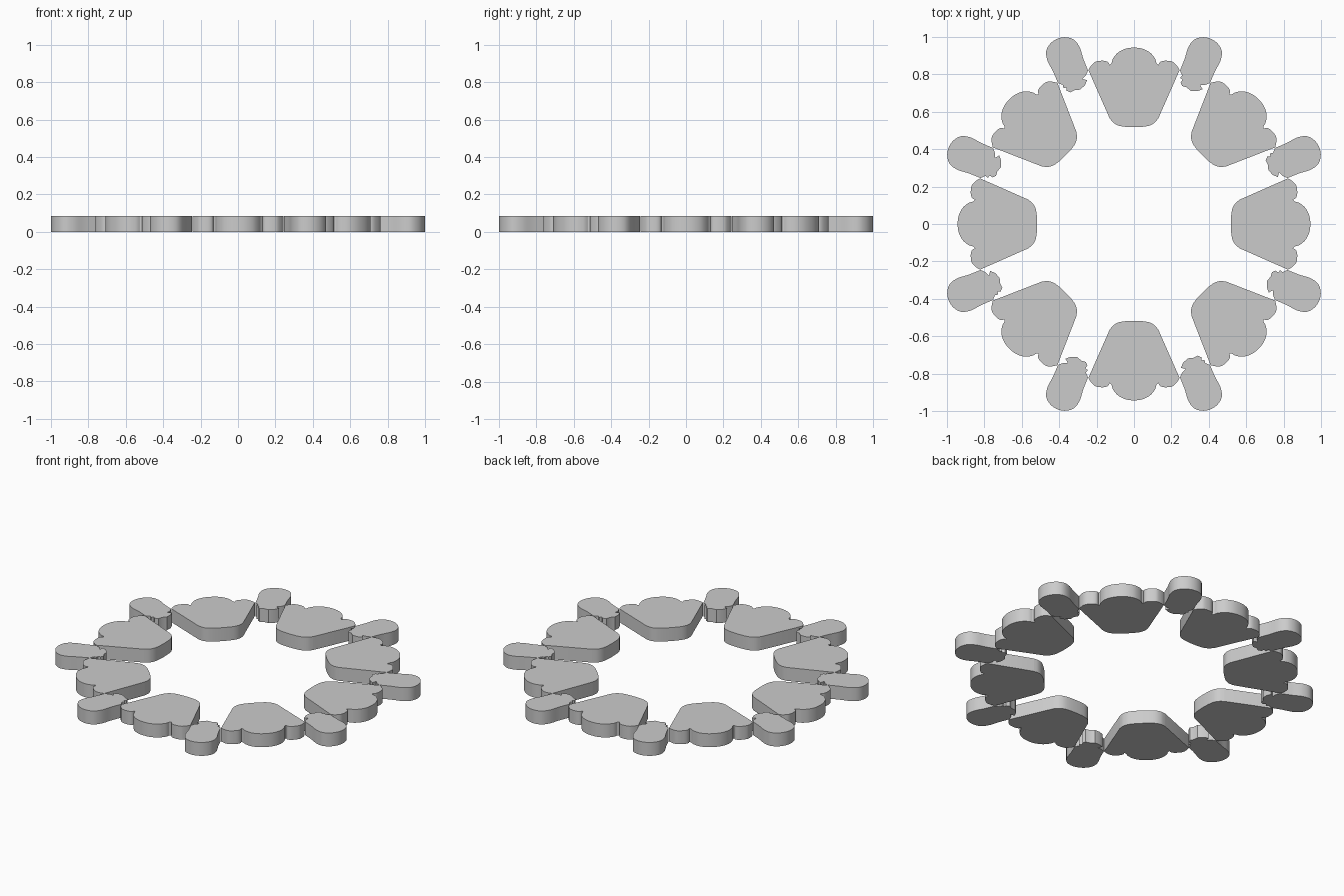
import bpy, bmesh
from math import radians, cos, sin, pi

if "Cube" in bpy.data.objects:
    bpy.data.objects.remove(bpy.data.objects["Cube"])

H = 0.085  # plate thickness


def spline(pts, n=6):
    """Smooth open curve through the points (Catmull-Rom)."""
    p = [pts[0]] + pts + [pts[-1]]
    out = []
    for i in range(1, len(p) - 2):
        a, b, c, d = p[i - 1:i + 3]
        for k in range(n):
            t = k / n
            out.append(tuple(0.5 * (2 * b[j] + (c[j] - a[j]) * t
                       + (2 * a[j] - 5 * b[j] + 4 * c[j] - d[j]) * t * t
                       + (3 * b[j] - a[j] - 3 * c[j] + d[j]) * t ** 3) for j in (0, 1)))
    return out + [pts[-1]]


def mirror(pts):
    return [(u, -v) for u, v in reversed(pts)]


def plate(name, outline, angle):
    """Extrude a (radial, sideways) outline, turned to the given angle."""
    clean = [p for i, p in enumerate(outline) if p != outline[i - 1]]
    bm = bmesh.new()
    c, s = cos(angle), sin(angle)
    face = bm.faces.new([bm.verts.new((u * c - v * s, u * s + v * c, 0)) for u, v in clean])
    top = bmesh.ops.extrude_face_region(bm, geom=[face], use_keep_orig=True)
    for v in top["geom"]:
        if isinstance(v, bmesh.types.BMVert):
            v.co.z = H
    bmesh.ops.recalc_face_normals(bm, faces=bm.faces)
    me = bpy.data.meshes.new(name)
    bm.to_mesh(me)
    bm.free()
    ob = bpy.data.objects.new(name, me)
    bpy.context.collection.objects.link(ob)
    bpy.ops.object.select_all(action='DESELECT')
    ob.select_set(True)
    bpy.context.view_layer.objects.active = ob
    bpy.ops.object.shade_smooth_by_angle(angle=radians(30))


# Large scalloped petal: rounded inner end, straight flanks, three outer lobes
inner = spline([(0.567, -0.131), (0.54, -0.108), (0.523, -0.07), (0.518, 0),
                (0.523, 0.07), (0.54, 0.108), (0.567, 0.131)])
side_lobe = spline([(0.823, 0.244), (0.848, 0.228), (0.868, 0.205),
                    (0.873, 0.165), (0.866, 0.14), (0.85, 0.13)])
mid_lobe = spline([(0.86, 0.12), (0.885, 0.112), (0.917, 0.085), (0.937, 0.045), (0.943, 0),
                   (0.937, -0.045), (0.917, -0.085), (0.885, -0.112), (0.86, -0.12)])
petal = inner + side_lobe + mid_lobe + mirror(side_lobe)

# Small leaf: rounded tip, nearly parallel flanks, ragged inner stub
tip = spline([(0.852, -0.087), (0.92, -0.088), (0.985, -0.093), (1.033, -0.08),
              (1.062, -0.045), (1.072, 0), (1.062, 0.045), (1.033, 0.08),
              (0.985, 0.093), (0.92, 0.088), (0.852, 0.087)])
stub = [(0.832, 0.066), (0.816, 0.071), (0.812, 0.055), (0.796, 0.06), (0.78, 0.045),
        (0.783, 0.02), (0.774, -0.008), (0.785, -0.04), (0.806, -0.063),
        (0.822, -0.042), (0.832, -0.066)]
leaf = tip + stub

for k in range(8):
    plate("petal_%d" % (k + 1), petal, k * pi / 4)
    plate("leaf_%d" % (k + 1), leaf, (k + 0.5) * pi / 4)
